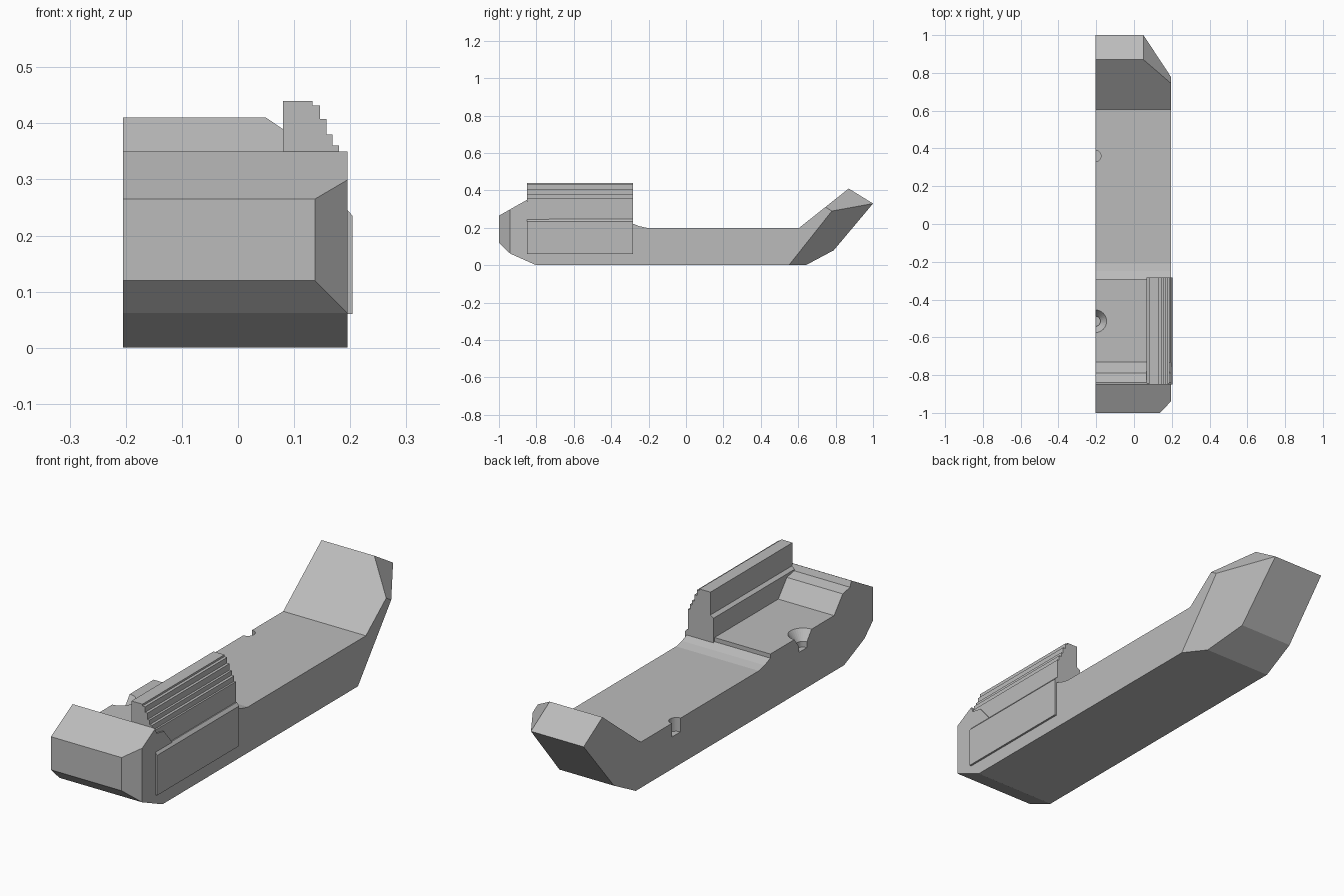
import bpy, bmesh
from mathutils import Vector

cube = bpy.data.objects.get("Cube")
if cube:
    bpy.data.objects.remove(cube, do_unlink=True)

grey = bpy.data.materials.new("plain_grey")
grey.use_nodes = True
GREY = (0.5, 0.5, 0.5, 1)
grey.diffuse_color = GREY
grey.node_tree.nodes["Principled BSDF"].inputs["Base Color"].default_value = GREY

INNER, OUTER = -0.205, 0.195      # flat inner side and outer side
RAIL_FRONT, RAIL_BACK = -0.85, -0.283


def prism(name, profile, start, end, place, cuts=()):
    """Extrude a profile between two positions, then trim it with planes."""
    bm = bmesh.new()
    face = bm.faces.new([bm.verts.new(place(a, b, start)) for a, b in profile])
    out = bmesh.ops.extrude_face_region(bm, geom=[face])
    shift = Vector(place(0, 0, end)) - Vector(place(0, 0, start))
    bmesh.ops.translate(bm, vec=shift, verts=[g for g in out["geom"] if isinstance(g, bmesh.types.BMVert)])
    for point, normal in cuts:
        bmesh.ops.bisect_plane(bm, geom=bm.verts[:] + bm.edges[:] + bm.faces[:],
                               plane_co=point, plane_no=normal, clear_outer=True)
        bmesh.ops.holes_fill(bm, edges=[e for e in bm.edges if e.is_boundary], sides=0)
    bmesh.ops.recalc_face_normals(bm, faces=bm.faces)
    return finish(name, bm)


def finish(name, bm):
    mesh = bpy.data.meshes.new(name)
    bm.to_mesh(mesh)
    bm.free()
    mesh.materials.append(grey)
    obj = bpy.data.objects.new(name, mesh)
    bpy.context.collection.objects.link(obj)
    return obj


def plane_through(p, q, r):
    p, q, r = Vector(p), Vector(q), Vector(r)
    normal = (q - p).cross(r - p)
    return p, normal if normal.x > 0 else -normal


def drill(target, y, rings):
    """Cut a turned hole, given as (radius, height) rings, into the inner side."""
    bm = bmesh.new()
    for (r1, z1), (r2, z2) in zip(rings, rings[1:]):
        bmesh.ops.create_cone(bm, cap_ends=False, segments=32, radius1=r1, radius2=r2, depth=z2 - z1)
        bmesh.ops.translate(bm, vec=(INNER, y, (z1 + z2) / 2), verts=bm.verts[-64:])
    bmesh.ops.remove_doubles(bm, verts=bm.verts, dist=0.0005)
    bmesh.ops.holes_fill(bm, edges=[e for e in bm.edges if e.is_boundary], sides=0)
    bmesh.ops.recalc_face_normals(bm, faces=bm.faces)
    cutter = finish("hole_cutter", bm)
    cutter.hide_render = True
    mod = target.modifiers.new("hole", "BOOLEAN")
    mod.operation, mod.solver, mod.object = "DIFFERENCE", "EXACT", cutter
    bpy.context.view_layer.objects.active = target
    bpy.ops.object.modifier_apply(modifier=mod.name)
    bpy.data.objects.remove(cutter, do_unlink=True)


def along_x(a, b, t):
    return (t, a, b)


def along_y(a, b, t):
    return (a, t, b)


# Long body: raised nose, recessed seat, flat deck and upturned tail
body_profile = [
    (-1, 0.12), (-0.94, 0.062), (-0.8, 0), (0.64, 0), (0.79, 0.08), (1, 0.33),
    (0.87, 0.41), (0.605, 0.2), (-0.21, 0.2), (-0.25, 0.209), (-0.29, 0.225),
    (-0.29, 0.243), (-0.73, 0.243), (-0.79, 0.315), (-0.84, 0.325),
    (-0.85, 0.35), (-1, 0.265)]
tip, side = (0.05, 1, 0.33), (OUTER, 0.78, 0.29)
corner_cuts = [
    plane_through(tip, (0.05, 0.87, 0.41), side),
    plane_through(tip, side, (OUTER, 0.55, 0)),
    plane_through((0.137, -1, 0), (0.137, -1, 1), (OUTER, -0.94, 0))]
body = prism("body", body_profile, INNER, OUTER, along_x, corner_cuts)

# Countersunk screw hole and blind pin hole
drill(body, -0.515, [(0.027, 0.175), (0.027, 0.2), (0.06, 0.243), (0.06, 0.3)])
drill(body, 0.36, [(0.03, 0.14), (0.03, 0.25)])

# Upright rail with stepped grip on its outer side
rail_profile = [(0.065, 0.222), (0.065, 0.33), (0.08, 0.34), (0.08, 0.44), (0.133, 0.44)]
for x, z in [(0.133, 0.432), (0.146, 0.408), (0.158, 0.38), (0.168, 0.36), (0.18, 0.337)]:
    if x > 0.133:
        rail_profile.append((x, rail_profile[-1][1]))
    rail_profile.append((x, z))
rail_profile += [(0.188, 0.337), (0.188, 0.222)]
prism("grip_rail", rail_profile, RAIL_FRONT, RAIL_BACK, along_y)

# Side plate with a sloped upper edge
plate_profile = [(0.18, 0.06), (0.204, 0.06), (0.204, 0.235), (0.193, 0.248), (0.18, 0.248)]
prism("side_plate", plate_profile, RAIL_FRONT, RAIL_BACK, along_y)
